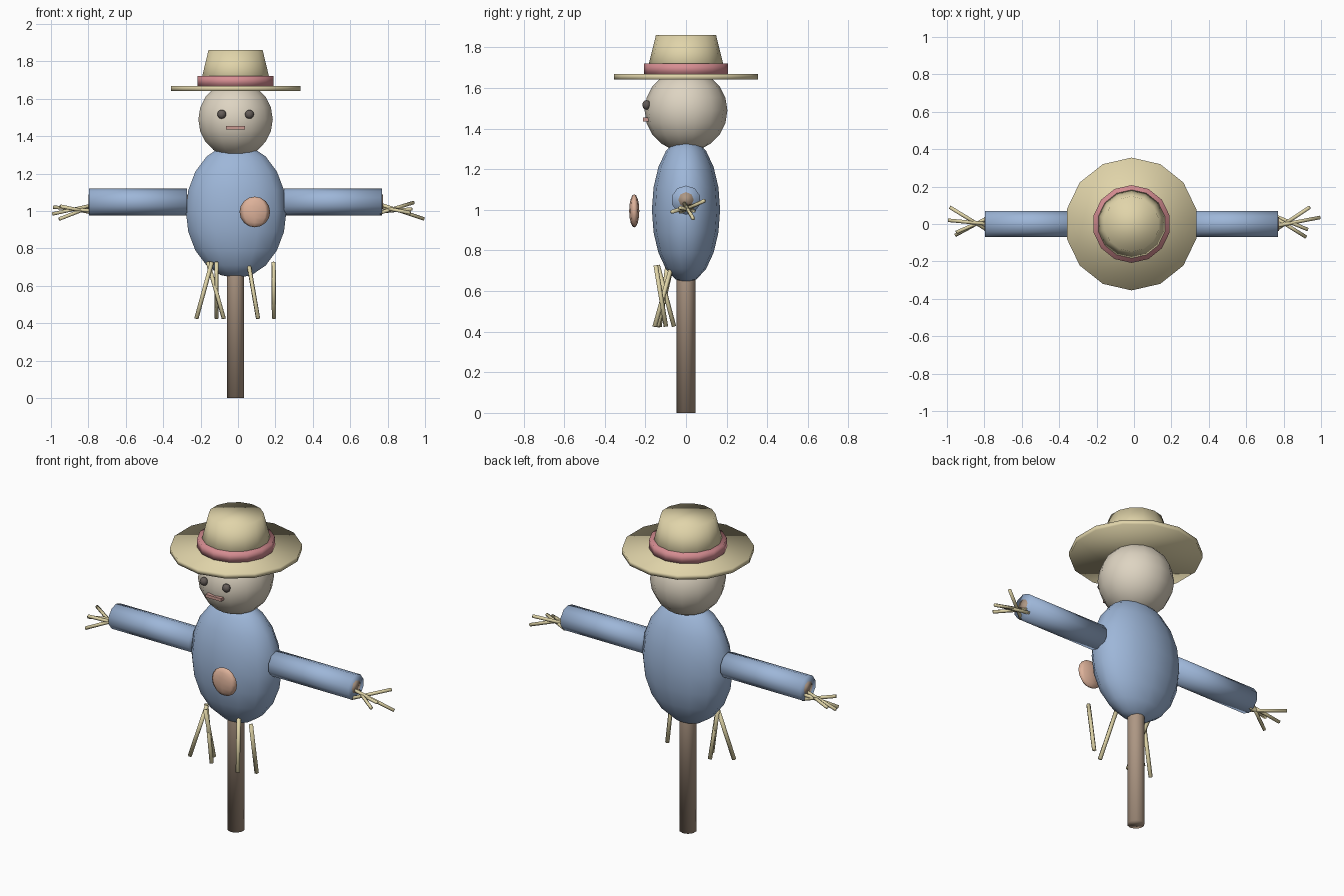
import bpy, bmesh
from mathutils import Vector, Matrix

if "Cube" in bpy.data.objects:
    bpy.data.objects.remove(bpy.data.objects["Cube"])

CX = -0.013  # the figure sits slightly off centre


def material(name, rgb):
    m = bpy.data.materials.new(name)
    m.diffuse_color = (*rgb, 1)
    m.use_nodes = True
    m.node_tree.nodes["Principled BSDF"].inputs["Base Color"].default_value = m.diffuse_color
    return m


STRAW = material("straw", (0.73, 0.65, 0.38))
HAT = material("hat_straw", (0.75, 0.66, 0.40))
RED = material("band_red", (0.68, 0.27, 0.29))
SACK = material("sackcloth", (0.73, 0.66, 0.54))
BLUE = material("shirt_blue", (0.34, 0.47, 0.69))
WOOD = material("wood", (0.42, 0.31, 0.23))
PATCH = material("patch_orange", (0.72, 0.44, 0.32))
DARK = material("eye_dark", (0.13, 0.11, 0.10))
MOUTH = material("mouth_red", (0.60, 0.33, 0.29))


def finish(name, bm, mat, smooth=True):
    me = bpy.data.meshes.new(name)
    for f in bm.faces:
        f.smooth = smooth
    bm.to_mesh(me)
    bm.free()
    me.materials.append(mat)
    ob = bpy.data.objects.new(name, me)
    bpy.context.collection.objects.link(ob)
    return ob


def rod(name, a, b, r1, r2, n, mat):
    """Cylinder or cone running from point a to point b."""
    a, b = Vector(a), Vector(b)
    d = b - a
    rot = Matrix() if d.xy.length < 1e-6 else d.to_track_quat('Z', 'Y').to_matrix().to_4x4()
    bm = bmesh.new()
    bmesh.ops.create_cone(bm, cap_ends=True, segments=n, radius1=r1, radius2=r2,
                          depth=d.length, matrix=Matrix.Translation((a + b) / 2) @ rot)
    return finish(name, bm, mat)


def ball(name, c, radii, seg, rings, mat):
    bm = bmesh.new()
    bmesh.ops.create_uvsphere(bm, u_segments=seg, v_segments=rings, radius=1,
                              matrix=Matrix.Translation(c) @ Matrix.Diagonal((*radii, 1)))
    return finish(name, bm, mat)


# Wooden frame
rod("post", (CX, 0, 0), (CX, 0, 1.3), 0.047, 0.047, 10, WOOD)
rod("crossbar", (CX - 0.787, 0, 1.05), (CX + 0.787, 0, 1.05), 0.038, 0.038, 8, WOOD)

# Shirt, sleeves and patch
ball("shirt_body", (CX + 0.003, 0, 1.0), (0.276, 0.168, 0.36), 14, 10, BLUE)
for side, s in (("left", -1), ("right", 1)):
    rod(side + "_sleeve", (CX + s * 0.26, 0, 1.048), (CX + s * 0.784, 0, 1.048),
        0.072, 0.072, 10, BLUE)
ball("patch", (0.09, -0.255, 0.995), (0.082, 0.025, 0.082), 8, 8, PATCH)

# Head and face
ball("head", (CX, 0, 1.49), (0.204, 0.204, 0.204), 14, 10, SACK)
for side, s in (("left", -1), ("right", 1)):
    ball(side + "_eye", (CX + s * 0.074, -0.195, 1.517), (0.024, 0.02, 0.024), 8, 6, DARK)
bm = bmesh.new()
bmesh.ops.create_cube(bm, size=1, matrix=Matrix.Translation((CX, -0.197, 1.445))
                      @ Matrix.Diagonal((0.1, 0.03, 0.018, 1)))
finish("mouth", bm, MOUTH, smooth=False)

# Hat
rod("hat_brim", (CX, 0, 1.642), (CX, 0, 1.669), 0.355, 0.355, 14, HAT)
rod("hat_crown", (CX, 0, 1.66), (CX, 0, 1.862), 0.198, 0.148, 14, HAT)
rod("hat_band", (CX, 0, 1.667), (CX, 0, 1.722), 0.208, 0.208, 14, RED)

# Straw hands
hand_straws = [
    ((0.76, -0.03, 0.99), (0.94, 0.09, 1.045)),
    ((0.76, -0.01, 1.035), (0.995, 0.035, 0.957)),
    ((0.76, 0.03, 1.02), (0.92, -0.07, 0.99)),
    ((0.76, 0.04, 0.995), (0.93, -0.03, 1.01)),
    ((-0.78, -0.035, 1.0), (-0.985, 0.09, 1.02)),
    ((-0.78, 0.0, 1.03), (-0.993, 0.02, 0.983)),
    ((-0.78, 0.035, 1.025), (-0.955, -0.06, 0.957)),
    ((-0.78, 0.03, 0.99), (-0.95, -0.045, 1.025)),
]
for i, (a, b) in enumerate(hand_straws):
    rod(f"hand_straw_{i + 1}", a, b, 0.01, 0.01, 5, STRAW)

# Straw hanging from the hem: (top x, top y, bottom x, bottom y)
hem_straws = [
    (-0.14, -0.09, -0.223, -0.13),
    (-0.16, -0.07, -0.075, -0.14),
    (-0.115, -0.14, -0.115, -0.06),
    (0.055, -0.07, 0.107, -0.155),
    (0.19, -0.15, 0.192, -0.10),
]
for i, (x0, y0, x1, y1) in enumerate(hem_straws):
    rod(f"hem_straw_{i + 1}", (x0, y0, 0.727), (x1, y1, 0.425), 0.012, 0.012, 5, STRAW)
